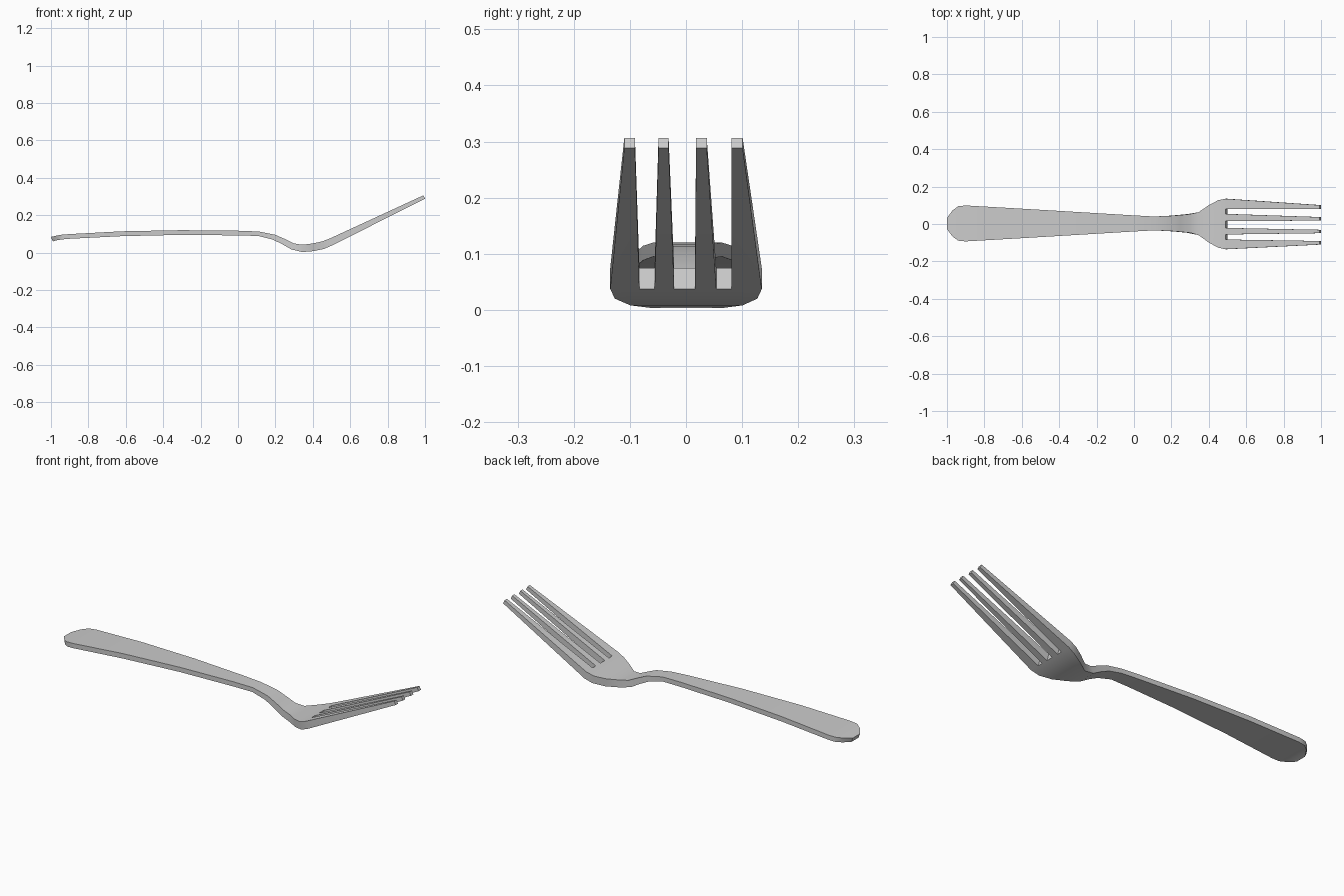
import bpy, bmesh

if "Cube" in bpy.data.objects:
    bpy.data.objects.remove(bpy.data.objects["Cube"])

# Side profile and outline: top x, top z, bottom x, bottom z, half width
STATIONS = [
    (-1.0, .084, -.990, .060, .030),
    (-.97, .091, -.965, .067, .070),
    (-.94, .096, -.937, .071, .092),
    (-.90, .099, -.900, .074, .096),
    (-.62, .114, -.620, .088, .080),
    (-.30, .120, -.300, .095, .061),
    (0.00, .117, 0.000, .092, .043),
    (.110, .113, .108, .089, .037),
    (.200, .095, .185, .070, .041),
    (.250, .073, .235, .046, .045),
    (.300, .049, .285, .017, .050),
    (.345, .042, .345, .003, .061),
    (.400, .049, .405, .008, .100),
    (.450, .060, .460, .020, .127),
    (.490, .075, .500, .037, .135),
]
# Tine edges across the fork, at the root and at the tip
ROOT = [-.135, -.083, -.056, -.021, .016, .054, .081, .135]
TIP = [-.110, -.091, -.049, -.031, .018, .037, .081, .101]
TIP_STATION = (.991, .306, 1.0, .288)

bm = bmesh.new()
drop = {}


def add_row(xt, zt, xb, zb, ys):
    """One row of top vertices, remembering where the underside lies."""
    row = []
    for y in ys:
        v = bm.verts.new((xt, y, zt))
        drop[v] = (xb - xt, 0, zb - zt)
        row.append(v)
    return row


# Handle and bowl: full-width rows whose columns line up with the tines
rows = []
for xt, zt, xb, zb, w in STATIONS:
    offset = .003 * (1 - w / .135) if xt > .3 else .003
    rows.append(add_row(xt, zt, xb, zb, [y / .135 * w + offset for y in ROOT]))
top_faces = []
for a, b in zip(rows, rows[1:]):
    for i in range(7):
        top_faces.append(bm.faces.new((a[i], b[i], b[i + 1], a[i + 1])))

# Four tines: continue every other column to the tips
root, tip = rows[-1], add_row(*TIP_STATION, TIP)
for i in range(0, 8, 2):
    top_faces.append(bm.faces.new((root[i], tip[i], tip[i + 1], root[i + 1])))

# Thickness: underside copy joined along every boundary edge
under = {v: bm.verts.new((v.co.x + d[0], v.co.y, v.co.z + d[2])) for v, d in drop.items()}
edges = [e for e in bm.edges if e.is_boundary]
for f in top_faces:
    bm.faces.new([under[v] for v in reversed(f.verts)])
for e in edges:
    a, b = e.verts
    bm.faces.new((a, b, under[b], under[a]))
bmesh.ops.recalc_face_normals(bm, faces=bm.faces[:])

mesh = bpy.data.meshes.new("fork")
bm.to_mesh(mesh)
bm.free()
fork = bpy.data.objects.new("fork", mesh)
bpy.context.collection.objects.link(fork)

# Smooth broad surfaces, crisp rim
bpy.context.view_layer.objects.active = fork
fork.select_set(True)
bpy.ops.object.shade_smooth_by_angle(angle=.6)
